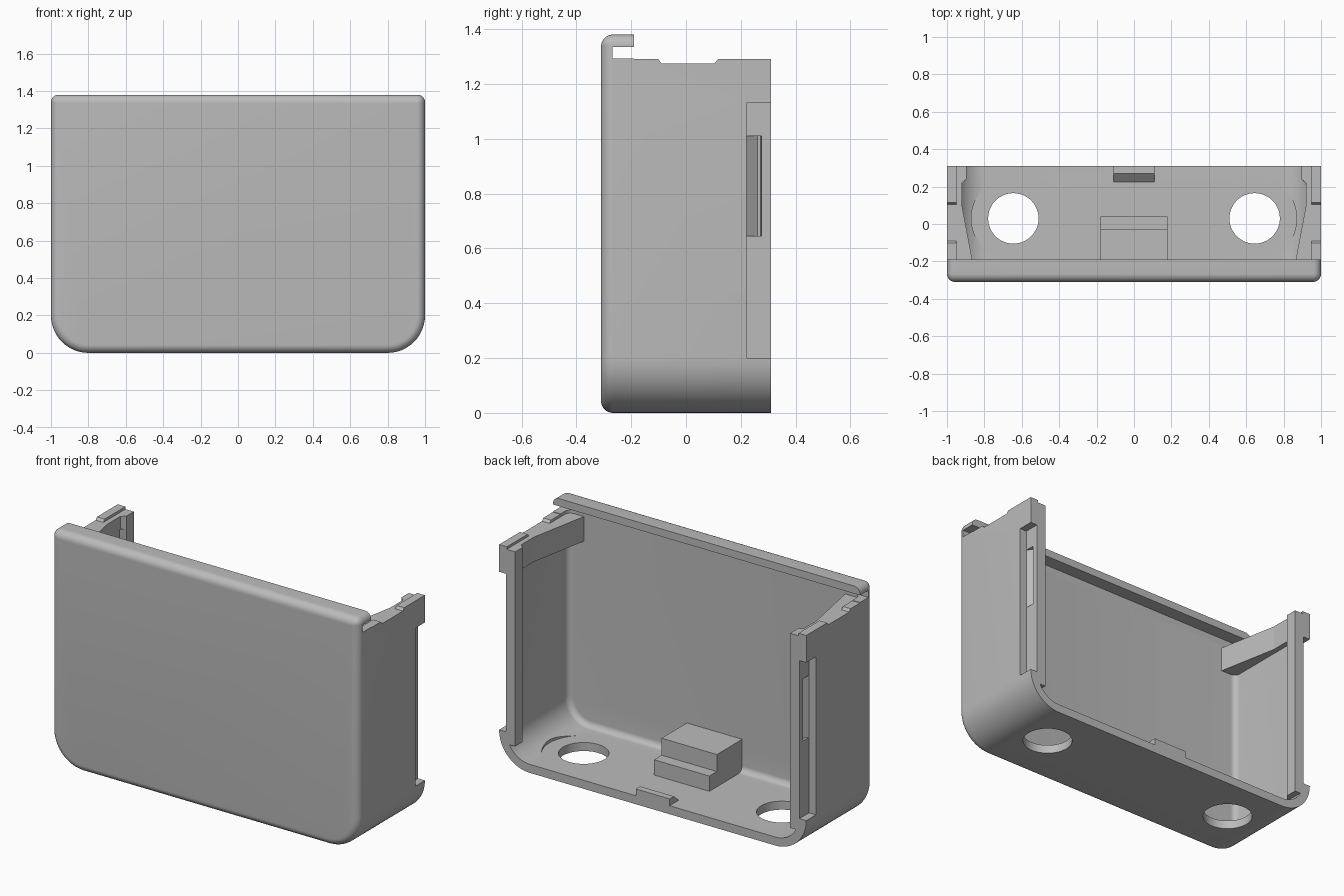
import bpy, bmesh, math

if "Cube" in bpy.data.objects:
    bpy.data.objects.remove(bpy.data.objects["Cube"])

grey = bpy.data.materials.new("plastic_grey")
grey.diffuse_color = (0.5, 0.5, 0.5, 1)
grey.use_nodes = True
grey.node_tree.nodes["Principled BSDF"].inputs["Base Color"].default_value = grey.diffuse_color


def make(name, rings):
    """Closed solid skinned through equal-length rings of points."""
    bm = bmesh.new()
    vs = [[bm.verts.new(p) for p in r] for r in rings]
    n = len(vs[0])
    for a, b in zip(vs, vs[1:]):
        for i in range(n):
            bm.faces.new((a[i], a[(i + 1) % n], b[(i + 1) % n], b[i]))
    bm.faces.new(vs[0])
    bm.faces.new(vs[-1])
    bmesh.ops.recalc_face_normals(bm, faces=bm.faces)
    me = bpy.data.meshes.new(name)
    bm.to_mesh(me)
    bm.free()
    ob = bpy.data.objects.new(name, me)
    bpy.context.collection.objects.link(ob)
    me.materials.append(grey)
    return ob


def prism(name, pts, axis, lo, hi):
    """Extrude a 2D profile along x, y or z."""
    def place(p, t):
        q = list(p)
        q.insert("xyz".index(axis), t)
        return q
    return make(name, [[place(p, t) for p in pts] for t in (lo, hi)])


def box(name, x, y, z):
    return prism(name, [(x[0], y[0]), (x[1], y[0]), (x[1], y[1]), (x[0], y[1])], "z", *z)


def cut(ob, cutter):
    m = ob.modifiers.new("cut", 'BOOLEAN')
    m.operation = 'DIFFERENCE'
    m.solver = 'EXACT'
    m.object = cutter
    bpy.context.view_layer.objects.active = ob
    bpy.ops.object.modifier_apply(modifier=m.name)
    bpy.data.objects.remove(cutter)


def smooth(ob):
    bpy.ops.object.select_all(action='DESELECT')
    ob.select_set(True)
    bpy.context.view_layer.objects.active = ob
    bpy.ops.object.shade_smooth_by_angle(angle=math.radians(30))


def outline(y, d, top):
    """Case outline inset by d: large bottom corners, small top corners."""
    w, pts = 1 - d, []
    for sx, sz, a0, r in ((1, 0, -90, .2), (1, 1, 0, .04), (-1, 1, 90, .04), (-1, 0, 180, .2)):
        r = max(r - d, .004)
        cx, cz = sx * (w - r), (top - r if sz else d + r)
        for i in range(13):
            a = math.radians(a0 + 90 * i / 12)
            pts.append((cx + r * math.cos(a), y, cz + r * math.sin(a)))
    return pts


def fillet(y, d, r, top, drop):
    """Rings of a quarter-round front edge."""
    out = []
    for i in range(9):
        a = math.pi / 2 * i / 8
        e = r * (1 - math.sin(a))
        out.append(outline(y + r * (1 - math.cos(a)), d + e, top - e * drop))
    return out


# main shell: rounded tray with open back
shell = make("case_shell", fillet(-.31, 0, .044, 1.38, 1) + [outline(.31, 0, 1.38)])
cut(shell, make("cavity", fillet(-.265, .05, .035, 1.335, 0) + [outline(.4, .05, 1.335)]))

# open top behind the front lip, and the slot beneath the lip
cut(shell, box("top_opening", (-1.2, 1.2), (-.19, .5), (1.29, 1.6)))
cut(shell, box("lip_slot", (-1.2, 1.2), (-.268, -.18), (1.293, 1.335)))
cut(shell, prism("top_dip", [(-.105, 1.295), (-.09, 1.275), (.105, 1.275), (.12, 1.295)],
                 "x", -1.2, 1.2))

for s in (-1, 1):
    # round floor openings, with a flat seat cut into the corner curve
    for r, lo, hi in ((.135, -.1, .3), (.225, .05, .2)):
        circle = [(s * .645 + r * math.cos(math.tau * i / 48),
                   .03 + r * math.sin(math.tau * i / 48)) for i in range(48)]
        cut(shell, prism("hole", circle, "z", lo, hi))
    # rear step on the outside of the side wall
    cut(shell, box("wall_step", sorted((s * .94, s * 1.1)), (.22, .5), (.2, 1.13)))
smooth(shell)

for s, side in ((-1, "left"), (1, "right")):
    # rear rail inside the wall, with a latch dent
    rail = prism(side + "_rail", [(s * .956, .18), (s * .92, .21), (s * .895, .24),
                                  (s * .895, .31), (s * .955, .31)], "z", .13, 1.2)
    cut(rail, prism("dent", [(s * .97, .21), (s * .955, .22), (s * .925, .26),
                             (s * .925, .272), (s * .97, .277)], "z", .645, 1.01))
    # tapered brace across the top of the side wall
    prism(side + "_brace", [(s * .96, -.268), (s * .85, -.268), (s * .92, .1), (s * .92, .22),
                            (s * .895, .24), (s * .895, .31), (s * .955, .31)],
          "z", 1.13, 1.275)

# stepped block on the floor
prism("floor_block", [(-.27, .03), (.04, .03), (.04, .14), (-.03, .14), (-.03, .24), (-.27, .24)],
      "x", -.18, .18)
# latch bump at the rear edge of the floor
prism("floor_latch", [(.225, .04), (.225, .05), (.27, .09), (.31, .09), (.31, .04)],
      "x", -.11, .11)
